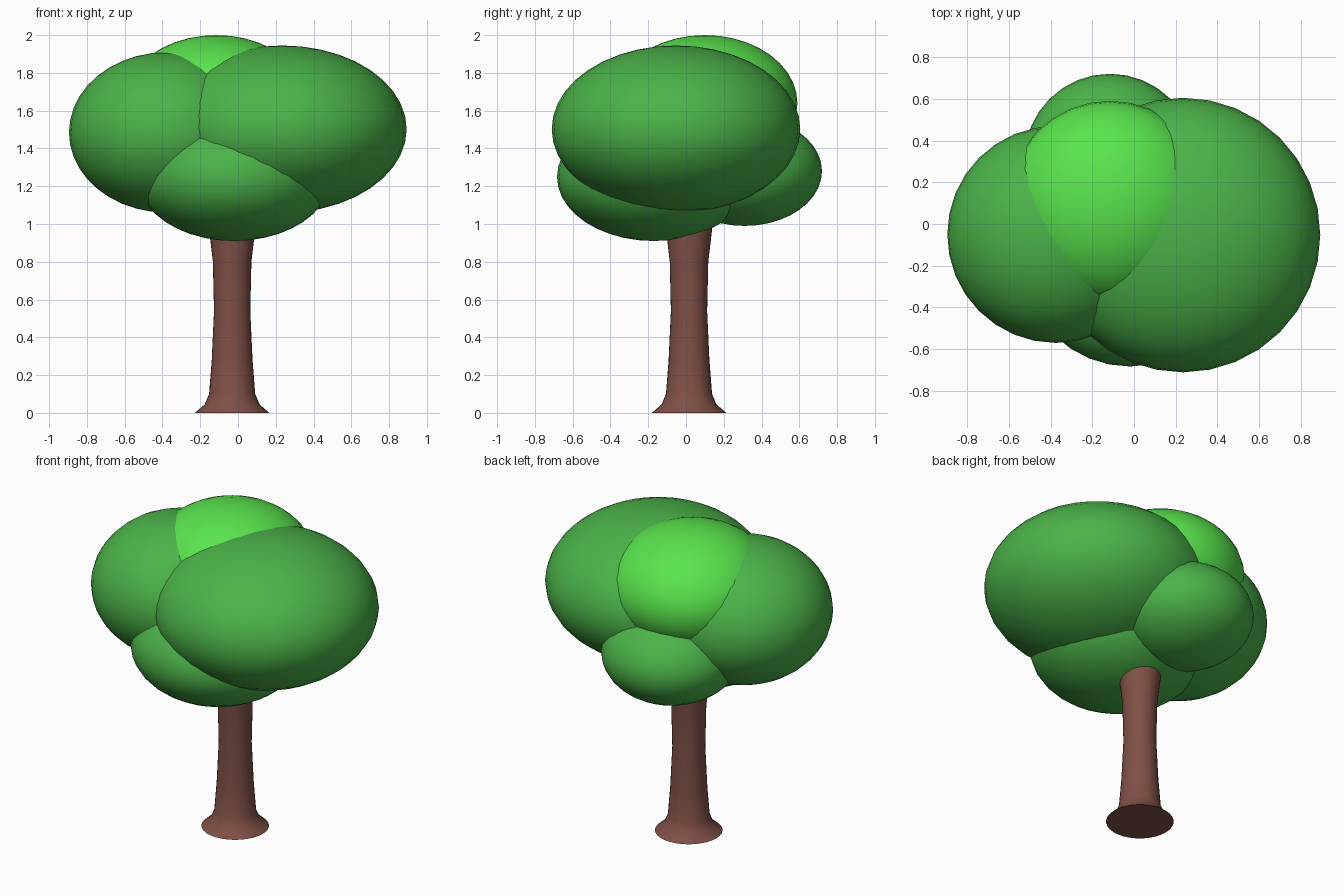
import bpy
import bmesh
from mathutils import Matrix

cube = bpy.data.objects.get("Cube")
if cube:
    bpy.data.objects.remove(cube, do_unlink=True)


def make_material(name, rgb):
    mat = bpy.data.materials.new(name)
    mat.use_nodes = True
    mat.diffuse_color = (*rgb, 1)
    bsdf = mat.node_tree.nodes["Principled BSDF"]
    bsdf.inputs["Base Color"].default_value = (*rgb, 1)
    bsdf.inputs["Roughness"].default_value = 0.8
    return mat


def finish(name, bm, mat, location):
    bmesh.ops.recalc_face_normals(bm, faces=bm.faces)
    mesh = bpy.data.meshes.new(name)
    bm.to_mesh(mesh)
    bm.free()
    mesh.materials.append(mat)
    obj = bpy.data.objects.new(name, mesh)
    obj.location = location
    bpy.context.collection.objects.link(obj)
    bpy.ops.object.select_all(action="DESELECT")
    obj.select_set(True)
    bpy.context.view_layer.objects.active = obj
    bpy.ops.object.shade_smooth_by_angle(angle=0.9)


def foliage(name, mat, center, radius, height):
    """Flattened leaf ball: round from above, half-height given."""
    bm = bmesh.new()
    bmesh.ops.create_uvsphere(bm, u_segments=32, v_segments=20, radius=1,
                              matrix=Matrix.Diagonal((radius, radius, height, 1)))
    finish(name, bm, mat, center)


def lathe(name, mat, profile, location, steps=32):
    """Spin a (radius, height) profile around z, with both ends closed."""
    bm = bmesh.new()
    pts = [(0, profile[0][1]), *profile, (0, profile[-1][1])]
    verts = [bm.verts.new((r, 0, z)) for r, z in pts]
    edges = [bm.edges.new(pair) for pair in zip(verts, verts[1:])]
    bmesh.ops.spin(bm, geom=verts + edges, cent=(0, 0, 0), axis=(0, 0, 1),
                   angle=6.283185307, steps=steps)
    bmesh.ops.remove_doubles(bm, verts=bm.verts, dist=0.0005)
    finish(name, bm, mat, location)


bark = make_material("bark brown", (0.21, 0.08, 0.06))
leaf = make_material("leaf green", (0.07, 0.45, 0.066))
bright = make_material("bright leaf green", (0.10, 0.78, 0.075))

# Trunk with flared foot and gently waisted shaft
lathe("trunk", bark,
      [(0.197, 0), (0.145, 0.045), (0.122, 0.1), (0.108, 0.28), (0.096, 0.54),
       (0.102, 0.8), (0.122, 0.97), (0.128, 1.15)],
      (-0.031, 0.016, 0))

# Crown of overlapping leaf balls
foliage("left_foliage", leaf, (0.235, -0.053, 1.502), 0.658, 0.443)
foliage("right_foliage", leaf, (-0.375, -0.05, 1.485), 0.52, 0.425)
foliage("lower_front_foliage", leaf, (-0.02, -0.17, 1.25), 0.513, 0.34)
foliage("lower_back_foliage", leaf, (-0.115, 0.31, 1.28), 0.41, 0.29)
foliage("top_foliage", bright, (-0.115, 0.1, 1.64), 0.49, 0.36)
